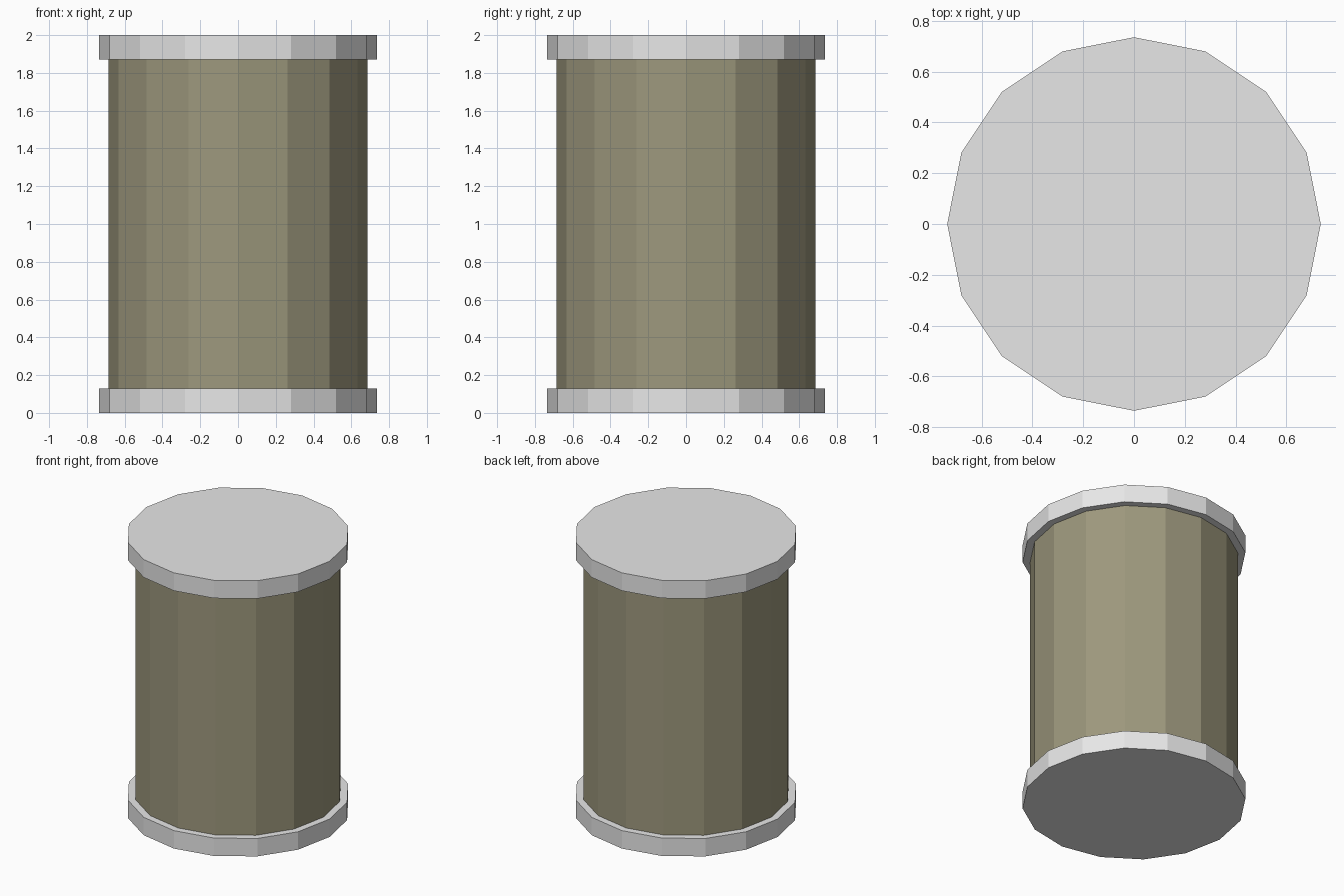
import bpy

default = bpy.data.objects.get("Cube")
if default:
    bpy.data.objects.remove(default, do_unlink=True)

SIDES = 16
HEIGHT = 2.0
RIM = 0.13


def make_material(name, rgb):
    mat = bpy.data.materials.new(name)
    mat.use_nodes = True
    color = (*rgb, 1.0)
    mat.diffuse_color = color
    mat.node_tree.nodes["Principled BSDF"].inputs["Base Color"].default_value = color
    return mat


def make_drum(name, radius, bottom, top, mat):
    bpy.ops.mesh.primitive_cylinder_add(
        vertices=SIDES, radius=radius, depth=top - bottom,
        location=(0, 0, (bottom + top) / 2))
    obj = bpy.context.object
    obj.name = name
    obj.data.name = name
    obj.data.materials.append(mat)
    return obj


metal = make_material("light grey metal", (0.8, 0.8, 0.8))
olive = make_material("olive khaki", (0.337, 0.314, 0.205))

# Faceted body between two wider end caps
make_drum("body", 0.685, RIM, HEIGHT - RIM, olive)
make_drum("bottom_cap", 0.735, 0, RIM, metal)
make_drum("top_cap", 0.735, HEIGHT - RIM, HEIGHT, metal)
